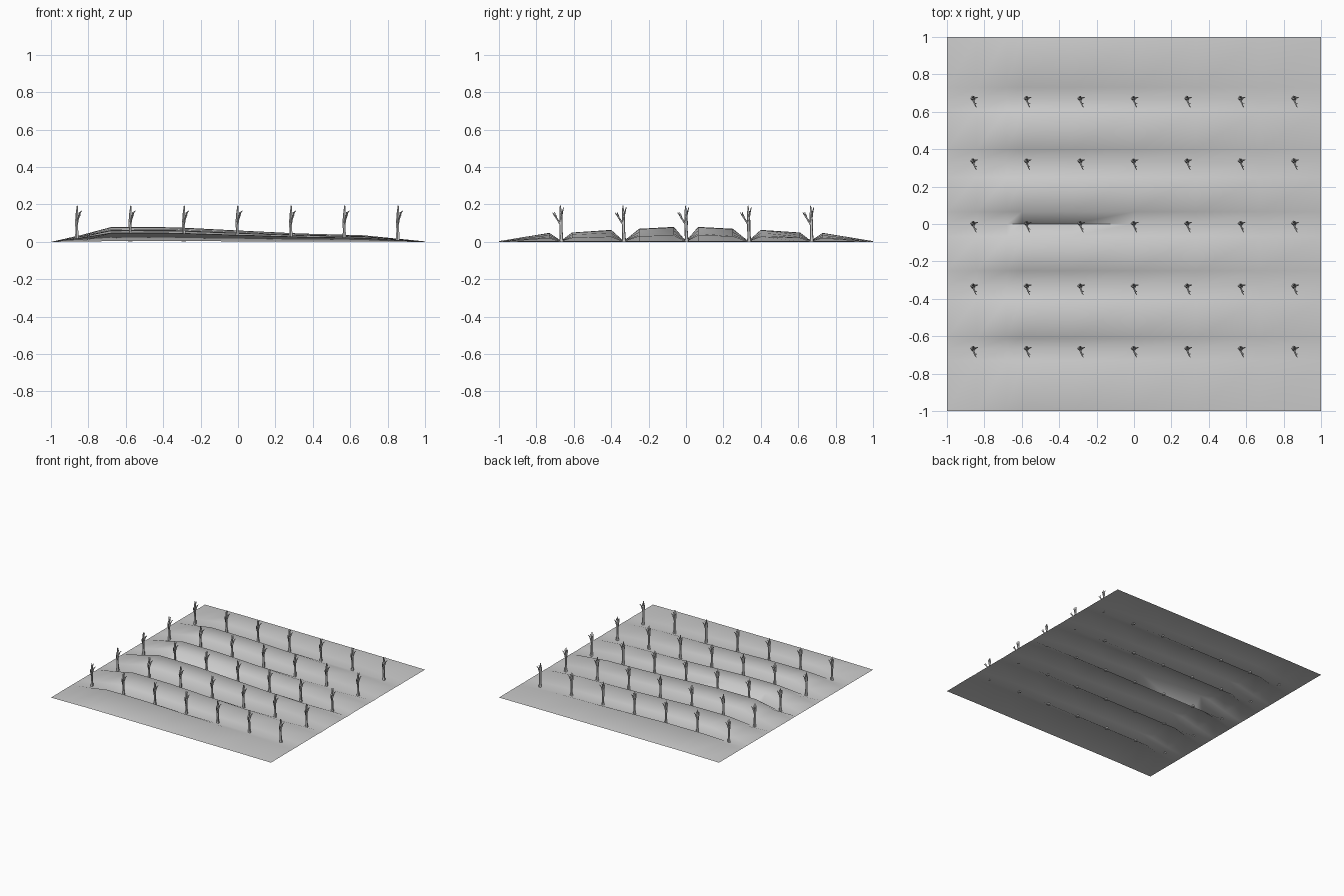
import bpy, bmesh, math
from mathutils import Vector

if "Cube" in bpy.data.objects:
    bpy.data.objects.remove(bpy.data.objects["Cube"])


def lerp(points, t):
    for (a, za), (b, zb) in zip(points, points[1:]):
        if t <= b:
            return za + (zb - za) * (t - a) / (b - a)
    return points[-1][1]


def finish(name, bm, angle):
    mesh = bpy.data.meshes.new(name)
    bm.to_mesh(mesh)
    bm.free()
    ob = bpy.data.objects.new(name, mesh)
    bpy.context.collection.objects.link(ob)
    bpy.context.view_layer.objects.active = ob
    ob.select_set(True)
    bpy.ops.object.shade_smooth_by_angle(angle=math.radians(angle))
    ob.select_set(False)
    return ob


# Ploughed field: long ridges separated by planting furrows
along = [(-1, 0.0), (-0.84, 0.45), (-0.68, 0.98), (-0.6, 1.0), (-0.33, 0.97),
         (0, 0.76), (0.33, 0.56), (0.67, 0.44), (1, 0.03)]
half = [(0, 0.008), (0.065, 0.08), (0.25, 0.07), (0.333, 0.009),
        (0.40, 0.064), (0.61, 0.05), (0.668, 0.011), (0.73, 0.048), (1, 0.004)]
across = [(-y, z) for y, z in half[:0:-1]] + half
furrows = (0, 0.333, 0.668)
bm = bmesh.new()
grid = []
for x, f in along:
    row = []
    for y, z in across:
        h = min(f, 0.5) * z if abs(y) in furrows else f * z
        row.append(bm.verts.new((x, y, h)))
    grid.append(row)
for a, b in zip(grid, grid[1:]):
    for j in range(len(a) - 1):
        bm.faces.new((a[j], b[j], b[j + 1], a[j + 1]))
finish("field", bm, 80)


# Bare tree: tapered five-sided limbs given as (x, y, z, radius)
def limb(bm, path, sides=5):
    rings = []
    pts = [Vector(p[:3]) for p in path]
    for i, p in enumerate(path):
        d = (pts[min(i + 1, len(pts) - 1)] - pts[max(i - 1, 0)]).normalized()
        u = d.cross(Vector((0, 1, 0)) if abs(d.y) < 0.8 else Vector((1, 0, 0))).normalized()
        v = d.cross(u)
        rings.append([bm.verts.new(pts[i] + p[3] * (u * math.cos(k * math.tau / sides)
                      + v * math.sin(k * math.tau / sides))) for k in range(sides)])
    for a, b in zip(rings, rings[1:]):
        for k in range(sides):
            n = (k + 1) % sides
            bm.faces.new((a[k], a[n], b[n], b[k]))
    bm.faces.new(rings[0][::-1])
    bm.faces.new(rings[-1])


limbs = [
    # trunk and leading shoot
    [(0, 0.002, 0.001, 0.014), (0, 0.002, 0.02, 0.010), (0, 0, 0.06, 0.0085), (-0.001, 0, 0.11, 0.009),
     (0, -0.002, 0.15, 0.007), (0.002, -0.004, 0.193, 0.003)],
    # rear shoot
    [(0, 0, 0.13, 0.006), (0.001, 0.006, 0.155, 0.004), (0.003, 0.014, 0.185, 0.002)],
    # side branch
    [(0, 0, 0.105, 0.006), (0.009, 0.003, 0.135, 0.005), (0.016, 0.005, 0.155, 0.004),
     (0.027, 0.008, 0.167, 0.002)],
    # front branch with twigs
    [(0, 0, 0.09, 0.006), (0.004, -0.015, 0.112, 0.005), (0.010, -0.030, 0.135, 0.004),
     (0.012, -0.035, 0.160, 0.002)],
    [(0.009, -0.026, 0.128, 0.004), (0.012, -0.036, 0.142, 0.003), (0.018, -0.045, 0.156, 0.002)],
    [(0.008, -0.024, 0.126, 0.003), (0.019, -0.028, 0.146, 0.002)],
]
bm = bmesh.new()
for path in limbs:
    limb(bm, path)
tree = finish("tree", bm, 40)

# Orchard: five rows of seven trees
first = True
for x in range(-3, 4):
    for y in range(-2, 3):
        ob = tree if first else bpy.data.objects.new("tree", tree.data)
        if not first:
            bpy.context.collection.objects.link(ob)
        ob.location = (x * 0.286 - 0.003, y * 0.3345 + 0.001, 0)
        first = False
